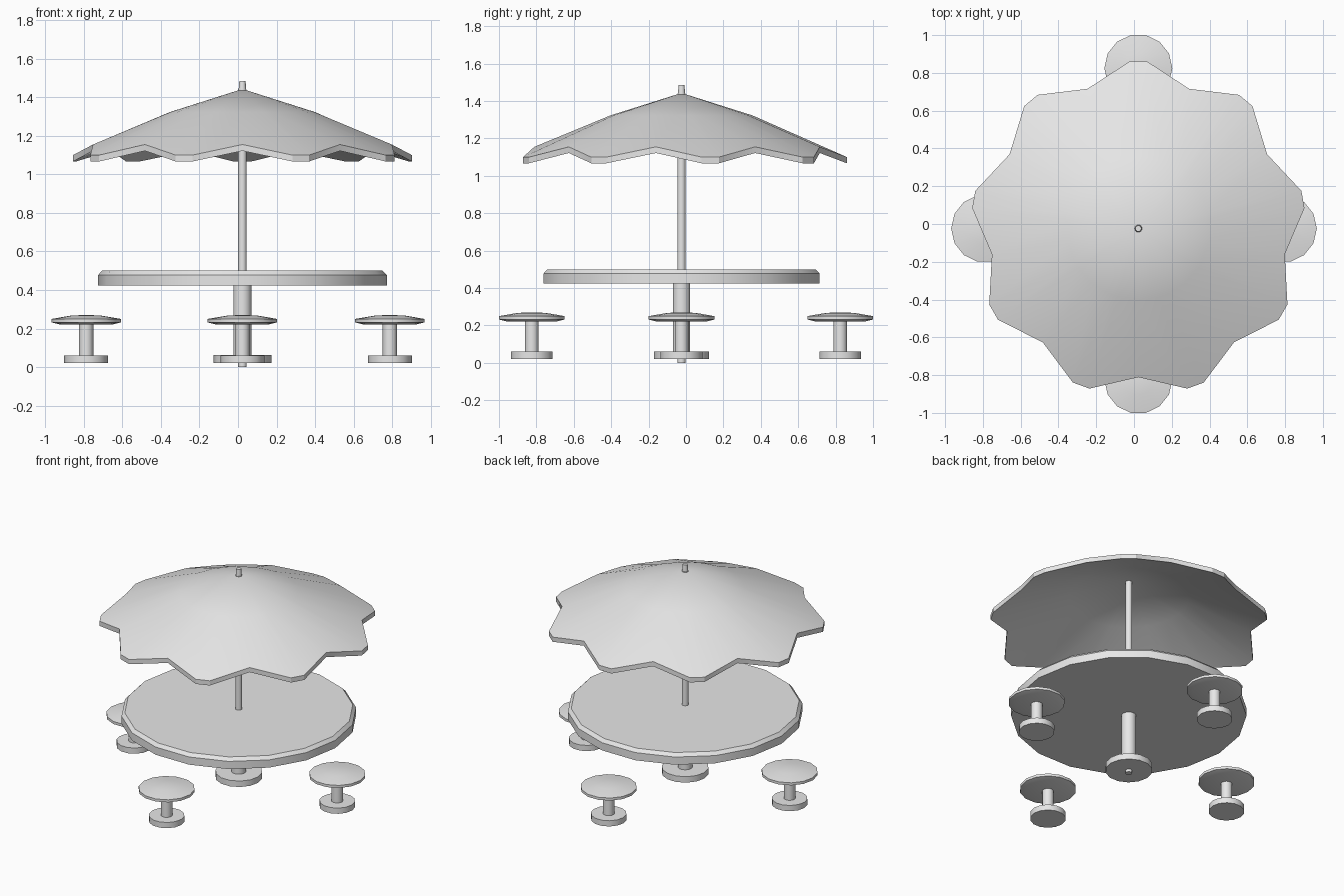
import bpy
import bmesh
from math import cos, sin, pi, radians

cube = bpy.data.objects.get("Cube")
if cube:
    bpy.data.objects.remove(cube, do_unlink=True)

# One plain grey for everything
grey = bpy.data.materials.new("light grey")
grey.use_nodes = True
grey.diffuse_color = (0.8, 0.8, 0.8, 1)
grey.node_tree.nodes["Principled BSDF"].inputs["Base Color"].default_value = (0.8, 0.8, 0.8, 1)

CX, CY = 0.023, -0.024   # centre of table, pole and canopy


def finish(name, bm, x, y):
    bmesh.ops.recalc_face_normals(bm, faces=bm.faces[:])
    mesh = bpy.data.meshes.new(name)
    bm.to_mesh(mesh)
    bm.free()
    mesh.materials.append(grey)
    ob = bpy.data.objects.new(name, mesh)
    ob.location = (x, y, 0)
    bpy.context.collection.objects.link(ob)
    bpy.ops.object.select_all(action="DESELECT")
    ob.select_set(True)
    bpy.context.view_layer.objects.active = ob
    bpy.ops.object.shade_smooth_by_angle(angle=radians(30))
    return ob


def bridge(bm, a, b):
    n = len(a)
    for i in range(n):
        j = (i + 1) % n
        bm.faces.new((a[i], a[j], b[j], b[i]))


def lathe(name, profile, sides, x=CX, y=CY):
    """Turned solid from (radius, height) pairs, bottom to top."""
    bm = bmesh.new()
    rings = [[bm.verts.new((r * cos(2 * pi * i / sides), r * sin(2 * pi * i / sides), z))
              for i in range(sides)] for r, z in profile]
    for a, b in zip(rings, rings[1:]):
        bridge(bm, a, b)
    bm.faces.new(rings[0])
    bm.faces.new(rings[-1])
    return finish(name, bm, x, y)


def canopy():
    """Nine-lobed cloth: two points at each lobe tip, one raised point between."""
    outline = []
    for k in range(9):
        mid = pi / 2 + 2 * pi * k / 9
        outline += [(mid - radians(3), 0.886, 1.10), (mid + radians(3), 0.886, 1.10),
                    (mid + pi / 9, 0.787, 1.155)]
    bm = bmesh.new()
    rims = []
    for drop in (0, 0.033):
        apex = bm.verts.new((0, 0, 1.443 - drop))
        mid = [bm.verts.new((0.38 * cos(a), 0.38 * sin(a), 1.323 - drop)) for a, r, z in outline]
        rim = [bm.verts.new((r * cos(a), r * sin(a), z - drop)) for a, r, z in outline]
        for i in range(len(mid)):
            bm.faces.new((apex, mid[i], mid[(i + 1) % len(mid)]))
        bridge(bm, mid, rim)
        rims.append(rim)
    bridge(bm, *rims)
    return finish("umbrella_canopy", bm, CX, CY)


# Table and umbrella
lathe("table_top", [(0.749, 0.424), (0.749, 0.478), (0.728, 0.5)], 18)
lathe("table_pedestal", [(0.047, 0.05), (0.047, 0.43)], 14)
lathe("table_base", [(0.15, 0.02), (0.15, 0.062)], 14)
lathe("umbrella_pole", [(0.022, 0), (0.022, 1.44)], 14)
lathe("pole_finial", [(0.021, 1.425), (0.016, 1.485)], 14)
canopy()

# Four stools around the table
stools = {"left": (0.788, CY), "right": (-0.788, CY),
          "front": (CX, -0.8245), "back": (CX, 0.8245)}
for side, (x, y) in stools.items():
    lathe(side + "_stool_base", [(0.114, 0.02), (0.114, 0.06)], 14, x, y)
    lathe(side + "_stool_stem", [(0.037, 0.055), (0.037, 0.23)], 14, x, y)
    lathe(side + "_stool_seat", [(0.14, 0.222), (0.18, 0.232), (0.18, 0.25),
                                 (0.08, 0.267), (0.02, 0.27)], 14, x, y)
